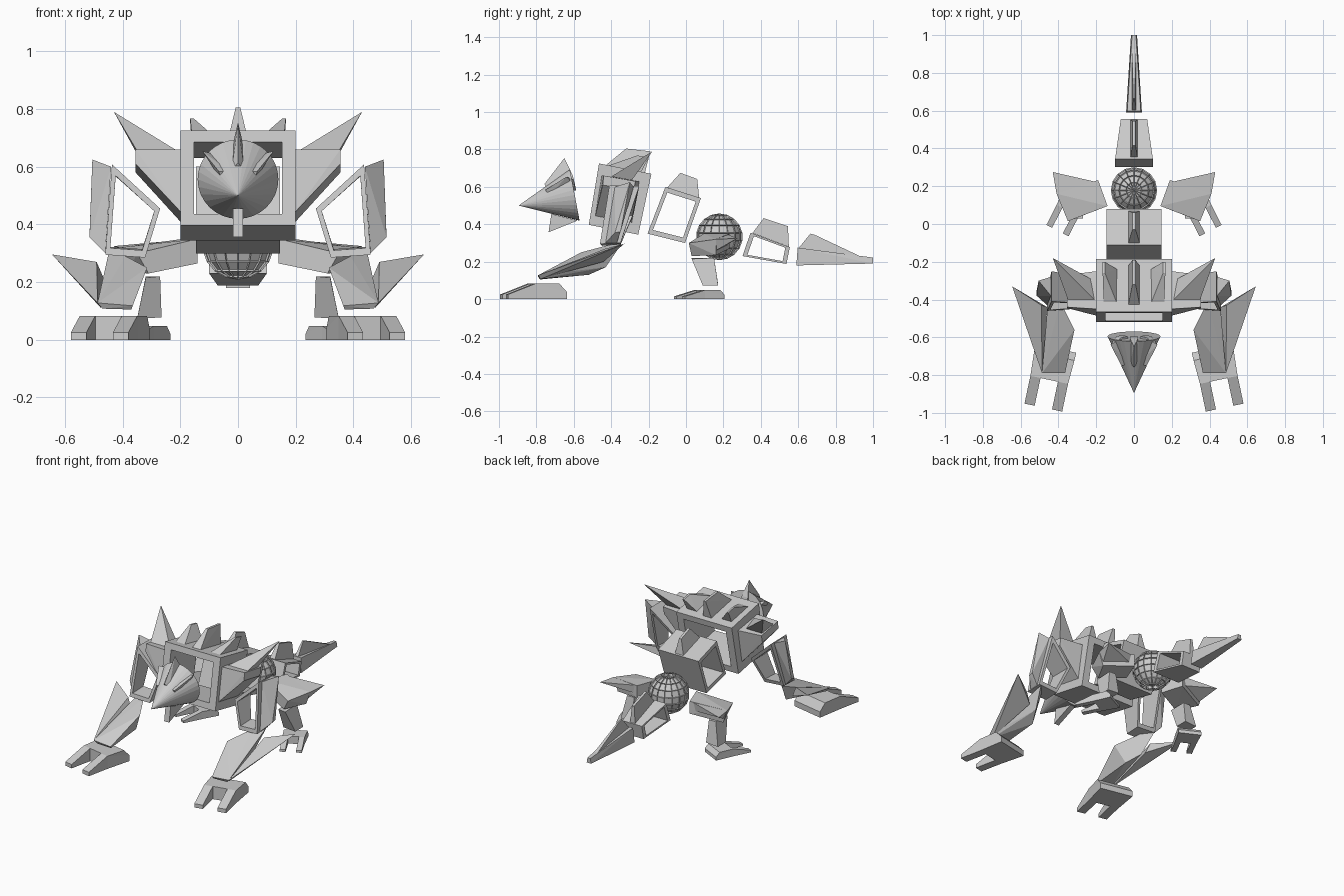
import bpy, bmesh, math
from mathutils import Vector, Matrix

if "Cube" in bpy.data.objects:
    bpy.data.objects.remove(bpy.data.objects["Cube"])

grey = bpy.data.materials.new("plain_grey")
grey.diffuse_color = (0.6, 0.6, 0.6, 1)
grey.use_nodes = True
grey.node_tree.nodes["Principled BSDF"].inputs["Base Color"].default_value = grey.diffuse_color


def finish(name, bm):
    bmesh.ops.recalc_face_normals(bm, faces=bm.faces)
    me = bpy.data.meshes.new(name)
    bm.to_mesh(me)
    bm.free()
    me.materials.append(grey)
    ob = bpy.data.objects.new(name, me)
    bpy.context.collection.objects.link(ob)
    return ob


def hull(name, pts):
    """Solid convex block around the given corners."""
    bm = bmesh.new()
    for p in pts:
        bm.verts.new(p)
    res = bmesh.ops.convex_hull(bm, input=bm.verts)
    bmesh.ops.delete(bm, geom=[v for v in bm.verts if not v.link_faces], context='VERTS')
    bmesh.ops.dissolve_limit(bm, angle_limit=0.02, verts=bm.verts, edges=bm.edges)
    return finish(name, bm)


def tube(name, loop_a, loop_b, f=0.8):
    """Open four-walled frame between two corner loops."""
    bm = bmesh.new()
    rings = []
    for loop in (loop_a, loop_b):
        pts = [Vector(p) for p in loop]
        c = sum(pts, Vector()) / len(pts)
        rings.append([bm.verts.new(p) for p in pts])
        rings.append([bm.verts.new(c.lerp(p, f)) for p in pts])
    ao, ai, bo, bi = rings
    n = len(ao)
    for r, s in ((ao, ai), (ai, bi), (bi, bo), (bo, ao)):
        for i in range(n):
            j = (i + 1) % n
            bm.faces.new((r[i], r[j], s[j], s[i]))
    return finish(name, bm)


def profile_tube(name, prof, w0, w1, f=0.8):
    """Side-open frame: yz profile, half width w0 at the front and w1 at the back."""
    ws = (w0, w1, w1, w0)
    sides = [[(s * w, y, z) for (y, z), w in zip(prof, ws)] for s in (-1, 1)]
    return tube(name, sides[0], sides[1], f)


def fin(name, base, top, w, tw=0.008, x=0.0, lean=0.0):
    """Tapered back plate: wide base line to a narrow top line in yz."""
    pts = [(x + s * w, y, z) for y, z in base for s in (-1, 1)]
    pts += [(x + lean + s * tw, y, z) for y, z in top for s in (-1, 1)]
    return hull(name, pts)


def foot(name, tip, ang, w, length, h, notch, toe, side):
    """Two-toed foot: flat sole, sloped toes and heel."""
    def place(u, v, z):  # u sideways, v back from the toe tips
        c, s = math.cos(ang), math.sin(ang)
        return (side * (tip[0] + u * c - v * s), tip[1] + u * s + v * c, z)

    bm = bmesh.new()
    k = w - toe
    outline = [(-w, 0), (-k, 0), (-k, notch), (k, notch), (k, 0), (w, 0),
               (w, notch), (w * 1.08, length), (-w * 1.08, length), (-w, notch)]

    def top(v):
        return h * 0.3 if v == 0 else h * 0.45 if v == length else h
    lo = [bm.verts.new(place(u, v, 0)) for u, v in outline]
    hi = [bm.verts.new(place(u, v, top(v))) for u, v in outline]
    for i in range(10):
        j = (i + 1) % 10
        bm.faces.new((lo[i], lo[j], hi[j], hi[i]))
    ridge = [bm.verts.new(place(u, length - h * 0.5, h)) for u in (w * 1.07, -w * 1.07)]
    for r in (lo, hi):
        bm.faces.new((r[0], r[1], r[2], r[9]))
        bm.faces.new((r[3], r[4], r[5], r[6]))
    bm.faces.new((lo[2], lo[3], lo[6], lo[7], lo[8], lo[9]))
    bm.faces.new((hi[2], hi[3], hi[6], ridge[0], ridge[1], hi[9]))
    bm.faces.new((ridge[0], hi[7], hi[8], ridge[1]))
    bm.faces.new((hi[6], hi[7], ridge[0]))
    bm.faces.new((hi[9], ridge[1], hi[8]))
    return finish(name, bm)


# Head: tilted cone, with horns around it and a jaw spike
base_c, tip = Vector((0, -0.595, 0.557)), Vector((0, -0.895, 0.50))
axis = (tip - base_c).normalized()
bm = bmesh.new()
rot = axis.to_track_quat('Z', 'Y').to_matrix().to_4x4()
bmesh.ops.create_cone(bm, cap_ends=True, segments=32, radius1=0.14, radius2=0,
                      depth=(tip - base_c).length,
                      matrix=Matrix.Translation((base_c + tip) / 2) @ rot)
finish("head_cone", bm)
for label, deg, size in (("top", 0, 1), ("left", 50, 0.78), ("right", -50, 0.78)):
    spin = Matrix.Rotation(math.radians(deg), 4, axis)
    pts = [(0, -0.65, 0.557 + 0.197 * size), (0, -0.757, 0.615)]
    pts += [(s * 0.022, y, z) for s in (-1, 1)
            for y, z in ((-0.74, 0.585), (-0.605, 0.66), (-0.595, 0.62))]
    hull(label + "_head_horn", [base_c + spin @ (Vector(p) - base_c) for p in pts])
hull("jaw_spike", [(s * 0.018, y, z) for s in (-1, 1) for y, z in
                   ((-0.735, 0.357), (-0.70, 0.375), (-0.58, 0.42), (-0.72, 0.455))])

# Chest: frame open to front and back
chest_front = [(-0.2, -0.52, 0.397), (0.2, -0.52, 0.397), (0.2, -0.465, 0.725), (-0.2, -0.465, 0.725)]
chest_back = [(-0.2, -0.255, 0.345), (0.2, -0.255, 0.345), (0.2, -0.185, 0.67), (-0.2, -0.185, 0.67)]
tube("chest_frame", chest_front, chest_back, 0.76)
fin("chest_fin", [(-0.43, 0.715), (-0.22, 0.675)], [(-0.32, 0.805), (-0.19, 0.79)], 0.03)

# Waist: frame open to the sides
profile_tube("waist_frame", [(-0.11, 0.60), (0.08, 0.54), (-0.005, 0.30), (-0.206, 0.35)], 0.145, 0.145)
fin("waist_fin", [(-0.1, 0.597), (0.07, 0.543)], [(-0.03, 0.675), (0.06, 0.642)], 0.03)

# Hip ball with recessed panels
bm = bmesh.new()
bmesh.ops.create_uvsphere(bm, u_segments=16, v_segments=9, radius=0.125,
                          matrix=Matrix.Translation((0, 0.178, 0.333)))
bmesh.ops.inset_individual(bm, faces=bm.faces[:], thickness=0.004, depth=-0.006)
finish("hip_ball", bm)

# Tail
profile_tube("tail_frame", [(0.345, 0.355), (0.555, 0.278), (0.537, 0.188), (0.302, 0.23)], 0.1, 0.07)
fin("tail_fin", [(0.355, 0.353), (0.55, 0.28)], [(0.415, 0.433), (0.545, 0.39)], 0.018)
hull("tail_tip", [(s * w, y, z) for s in (-1, 1) for w, y, z in
                  ((0.042, 0.59, 0.18), (0.036, 0.597, 0.275), (0.016, 1.0, 0.19), (0.01, 1.0, 0.222))])
fin("tail_tip_fin", [(0.6, 0.27), (0.94, 0.225)], [(0.665, 0.35), (0.69, 0.343)], 0.012, 0.004)

for m, side in ((-1, "left"), (1, "right")):
    def mir(pts):
        return [(m * x, y, z) for x, y, z in pts]

    # Shoulder block and spikes
    hull(side + "_shoulder", mir([
        (0.2, -0.45, 0.66), (0.2, -0.25, 0.63), (0.2, -0.485, 0.445), (0.2, -0.29, 0.41),
        (0.355, -0.44, 0.66), (0.355, -0.27, 0.63), (0.355, -0.445, 0.61), (0.355, -0.28, 0.58)]))
    hull(side + "_shoulder_spike", mir([
        (0.21, -0.40, 0.655), (0.35, -0.40, 0.655), (0.23, -0.29, 0.635), (0.345, -0.29, 0.635),
        (0.43, -0.18, 0.79)]))
    fin(side + "_chest_spike", [(-0.42, 0.712), (-0.24, 0.68)], [(-0.26, 0.768), (-0.2, 0.755)],
        0.035, 0.006, m * 0.125, m * 0.035)

    # Upper arm: frame open to front and back, with an outer fin
    tube(side + "_upper_arm",
         mir([(0.437, -0.41, 0.608), (0.27, -0.42, 0.455), (0.322, -0.45, 0.285), (0.46, -0.46, 0.295)]),
         mir([(0.437, -0.25, 0.605), (0.27, -0.28, 0.455), (0.322, -0.35, 0.29), (0.46, -0.35, 0.30)]), 0.8)
    hull(side + "_upper_arm_fin", mir([
        (0.44, -0.38, 0.60), (0.44, -0.28, 0.60), (0.46, -0.43, 0.30), (0.46, -0.37, 0.30),
        (0.505, -0.30, 0.625), (0.515, -0.38, 0.355), (0.515, -0.35, 0.36)]))

    # Forearm and swept elbow blade
    hull(side + "_forearm", mir([
        (0.45, -0.345, 0.295), (0.39, -0.41, 0.29), (0.315, -0.56, 0.25), (0.42, -0.43, 0.17),
        (0.37, -0.52, 0.13), (0.487, -0.79, 0.128), (0.365, -0.79, 0.118),
        (0.47, -0.78, 0.108), (0.37, -0.78, 0.105)]))
    hull(side + "_elbow_blade", mir([
        (0.645, -0.33, 0.296), (0.49, -0.43, 0.27), (0.46, -0.44, 0.20),
        (0.487, -0.79, 0.128), (0.475, -0.77, 0.11)]))
    foot(side + "_front_foot", (0.48, -0.972), math.radians(12), 0.102, 0.32, 0.083, 0.15, 0.055, m)

    # Rear leg: thigh, hip blade, shin
    hull(side + "_thigh", mir([
        (0.19, 0.233, 0.35), (0.14, 0.095, 0.35), (0.19, 0.233, 0.27), (0.14, 0.095, 0.265),
        (0.41, 0.16, 0.32), (0.35, 0.015, 0.30), (0.38, 0.16, 0.235), (0.31, 0.03, 0.23)]))
    hull(side + "_hip_blade", mir([
        (0.43, 0.275, 0.325), (0.21, 0.225, 0.345), (0.41, 0.16, 0.32),
        (0.22, 0.22, 0.29), (0.38, 0.16, 0.26)]))
    hull(side + "_shin", mir([
        (0.32, 0.03, 0.215), (0.27, 0.03, 0.22), (0.32, 0.15, 0.22), (0.27, 0.15, 0.22),
        (0.35, 0.09, 0.072), (0.265, 0.09, 0.078), (0.35, 0.172, 0.072), (0.265, 0.172, 0.078)]))
    foot(side + "_rear_foot", (0.405, -0.035), math.radians(27), 0.066, 0.235, 0.048, 0.12, 0.034, m)
